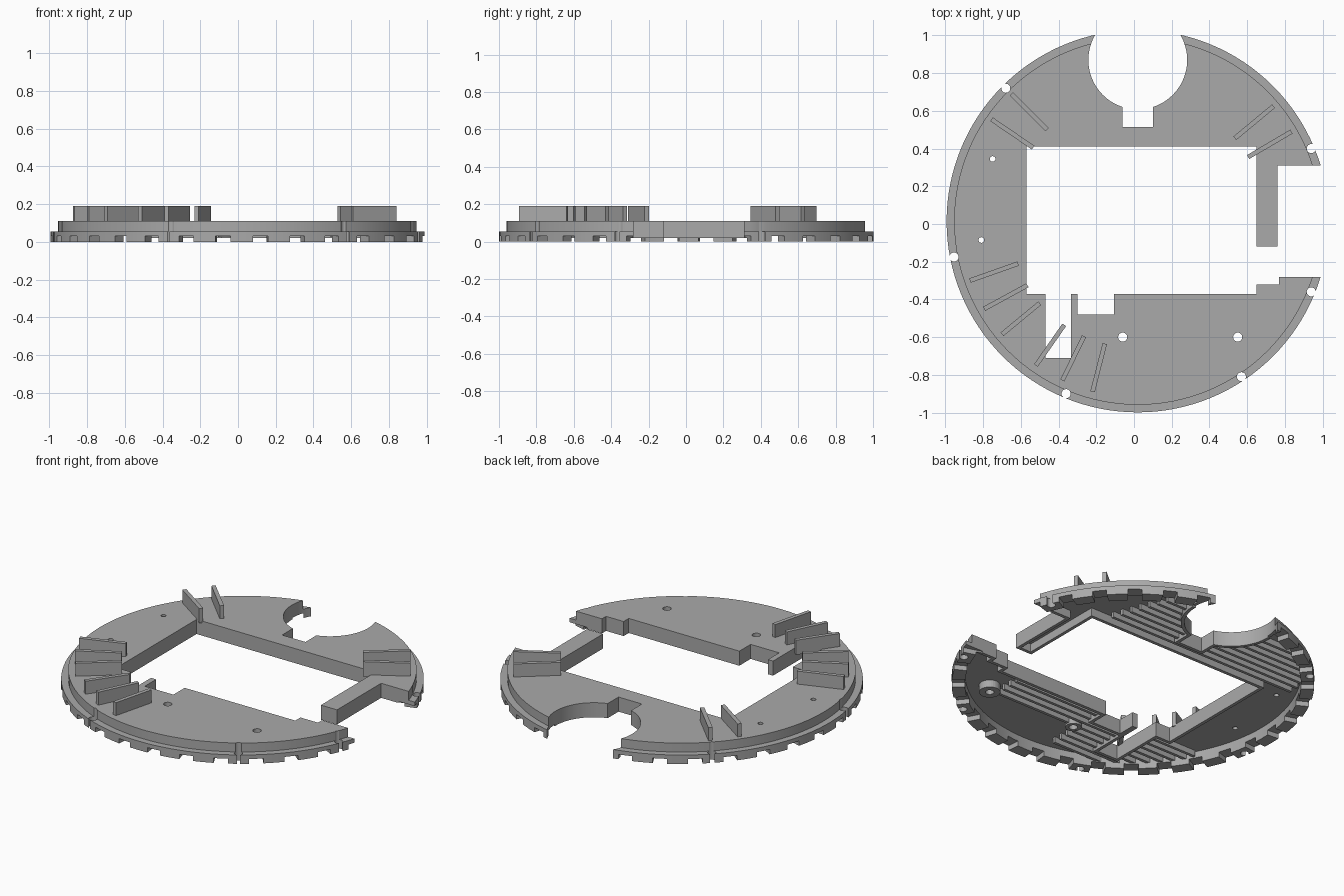
import bpy, bmesh, math
from mathutils import Matrix, Vector

if "Cube" in bpy.data.objects:
    bpy.data.objects.remove(bpy.data.objects["Cube"])

CX, CY = 0.02, 0.015          # centre of the round plate
R_FLANGE, R_TOP, R_INNER = 1.014, 0.974, 0.94
Z_WALL, Z_ROOF, Z_FLANGE, Z_TOP, Z_FIN = 0.02, 0.07, 0.055, 0.11, 0.19
WALL = 0.02

grey = bpy.data.materials.new("plain grey")
grey.use_nodes = True
GREY = (0.4, 0.4, 0.4, 1)
grey.diffuse_color = GREY
grey.node_tree.nodes["Principled BSDF"].inputs["Base Color"].default_value = GREY


def finish(name, bm):
    mesh = bpy.data.meshes.new(name)
    bm.to_mesh(mesh)
    bm.free()
    mesh.materials.append(grey)
    obj = bpy.data.objects.new(name, mesh)
    bpy.context.collection.objects.link(obj)
    return obj


def add_box(bm, x0, x1, y0, y1, z0, z1, turn=Matrix()):
    size = Matrix.Diagonal((x1 - x0, y1 - y0, z1 - z0, 1))
    mid = Matrix.Translation(((x0 + x1) / 2, (y0 + y1) / 2, (z0 + z1) / 2))
    bmesh.ops.create_cube(bm, size=1, matrix=turn @ mid @ size)


def add_disc(bm, x, y, r, z0, z1, sides):
    bmesh.ops.create_cone(bm, cap_ends=True, segments=sides, radius1=r, radius2=r,
                          depth=z1 - z0, matrix=Matrix.Translation((x, y, (z0 + z1) / 2)))


def box(name, *dims):
    bm = bmesh.new()
    add_box(bm, *dims)
    return finish(name, bm)


def disc(name, x, y, r, z0, z1, sides=128):
    bm = bmesh.new()
    add_disc(bm, x, y, r, z0, z1, sides)
    return finish(name, bm)


def combine(obj, tool, operation="DIFFERENCE", keep=False):
    mod = obj.modifiers.new("cut", "BOOLEAN")
    mod.operation, mod.solver, mod.object = operation, "EXACT", tool
    bpy.context.view_layer.objects.active = obj
    bpy.ops.object.modifier_apply(modifier=mod.name)
    if not keep:
        bpy.data.objects.remove(tool)


# Openings, each also used enlarged to leave a wall around it
BOXES = [
    (-0.57, 0.65, -0.37, 0.41),      # main window
    (0.60, 0.77, -0.32, -0.12),      # passage to the side
    (0.76, 1.20, -0.28, 0.31),       # side gap
    (-0.47, -0.335, -0.71, -0.30),   # deep slot
    (-0.30, -0.105, -0.48, -0.30),   # shallow slot
    (-0.06, 0.10, 0.515, 0.75),      # slot in the round bay
]


def cut_openings(obj, grow):
    for x0, x1, y0, y1 in BOXES:
        combine(obj, box("cutter", x0 - grow, x1 + grow, y0 - grow, y1 + grow, -0.5, 0.5))
    combine(obj, disc("cutter", CX, 0.87, 0.262 + grow, -0.5, 0.5, 96))


# Hollow under the plate
pocket = disc("pocket", CX, CY, R_INNER, -0.2, Z_ROOF)
cut_openings(pocket, WALL)

# Plate with a stepped rim
plate = disc("base_plate", CX, CY, R_FLANGE, 0, Z_FLANGE)
combine(plate, disc("upper", CX, CY, R_TOP, 0.01, Z_TOP), "UNION")
combine(plate, pocket, keep=True)
combine(plate, disc("cutter", CX, CY, R_INNER, -0.3, Z_WALL))
cut_openings(plate, 0)

# Notches between the rim teeth
bm = bmesh.new()
STEPS = 32
for i in range(STEPS):
    turn = Matrix.Translation((CX, CY, 0)) @ Matrix.Rotation(math.tau * (i + 0.5) / STEPS, 4, "Z")
    add_box(bm, 0.9, 1.1, -0.04, 0.04, -0.1, 0.03, turn)
combine(plate, finish("cutter", bm))

# Round bites in the rim and holes through the plate
BITES = [(-0.68, 0.72), (0.94, 0.40), (-0.955, -0.175), (0.94, -0.36), (0.57, -0.81), (-0.36, -0.90)]
SCREWS = [(-0.06, -0.60, 0.045), (0.55, -0.60, 0.06)]
PINS = [(-0.75, 0.345), (-0.81, -0.085)]


def hole_tool():
    bm = bmesh.new()
    for x, y in BITES:
        add_disc(bm, x, y, 0.024, -0.5, 0.5, 24)
    for x, y, _ in SCREWS:
        add_disc(bm, x, y, 0.024, -0.5, 0.5, 24)
    for x, y in PINS:
        add_disc(bm, x, y, 0.015, -0.5, 0.5, 16)
    return finish("cutter", bm)


combine(plate, hole_tool())

# Stiffening ribs under the plate
bm = bmesh.new()
for i in range(7):
    y = 0.47 + 0.055 * i
    add_box(bm, -0.75, 0.55 - 0.02 * i, y - 0.009, y + 0.009, 0.035, 0.1)
for i in range(8):
    y = -0.43 - 0.055 * i
    add_box(bm, -0.8, 0.5 if i < 4 else -0.1, y - 0.009, y + 0.009, 0.035, 0.1)
ribs = finish("underside_ribs", bm)
combine(ribs, pocket, "INTERSECT")
combine(ribs, hole_tool())

# Screw bosses under the plate
for i, (x, y, r) in enumerate(SCREWS):
    boss = disc(f"screw_boss_{i + 1}", x, y, r, 0.025, Z_ROOF + 0.01, 32)
    combine(boss, disc("cutter", x, y, 0.024, -0.5, 0.5, 24))

# Upright fins on top, given by their two ends
FINS = [
    (-0.65, 0.69, -0.46, 0.50), (-0.755, 0.555, -0.535, 0.405),
    (0.74, 0.625, 0.535, 0.455), (0.835, 0.49, 0.605, 0.355),
    (-0.87, -0.30, -0.615, -0.21), (-0.795, -0.45, -0.565, -0.325),
    (-0.70, -0.585, -0.50, -0.42), (-0.52, -0.75, -0.37, -0.535),
    (-0.38, -0.83, -0.265, -0.595), (-0.22, -0.89, -0.155, -0.635),
]
for i, (x0, y0, x1, y1) in enumerate(FINS):
    run = Vector((x1 - x0, y1 - y0))
    turn = Matrix.Translation((x0, y0, 0)) @ Matrix.Rotation(math.atan2(run.y, run.x), 4, "Z")
    bm = bmesh.new()
    add_box(bm, 0, run.length, -0.012, 0.012, Z_TOP - 0.01, Z_FIN, turn)
    finish(f"fin_{i + 1}", bm)

# Smooth round walls, keep edges sharp
bpy.ops.object.select_all(action="DESELECT")
plate.select_set(True)
bpy.context.view_layer.objects.active = plate
bpy.ops.object.shade_smooth_by_angle(angle=math.radians(30))
